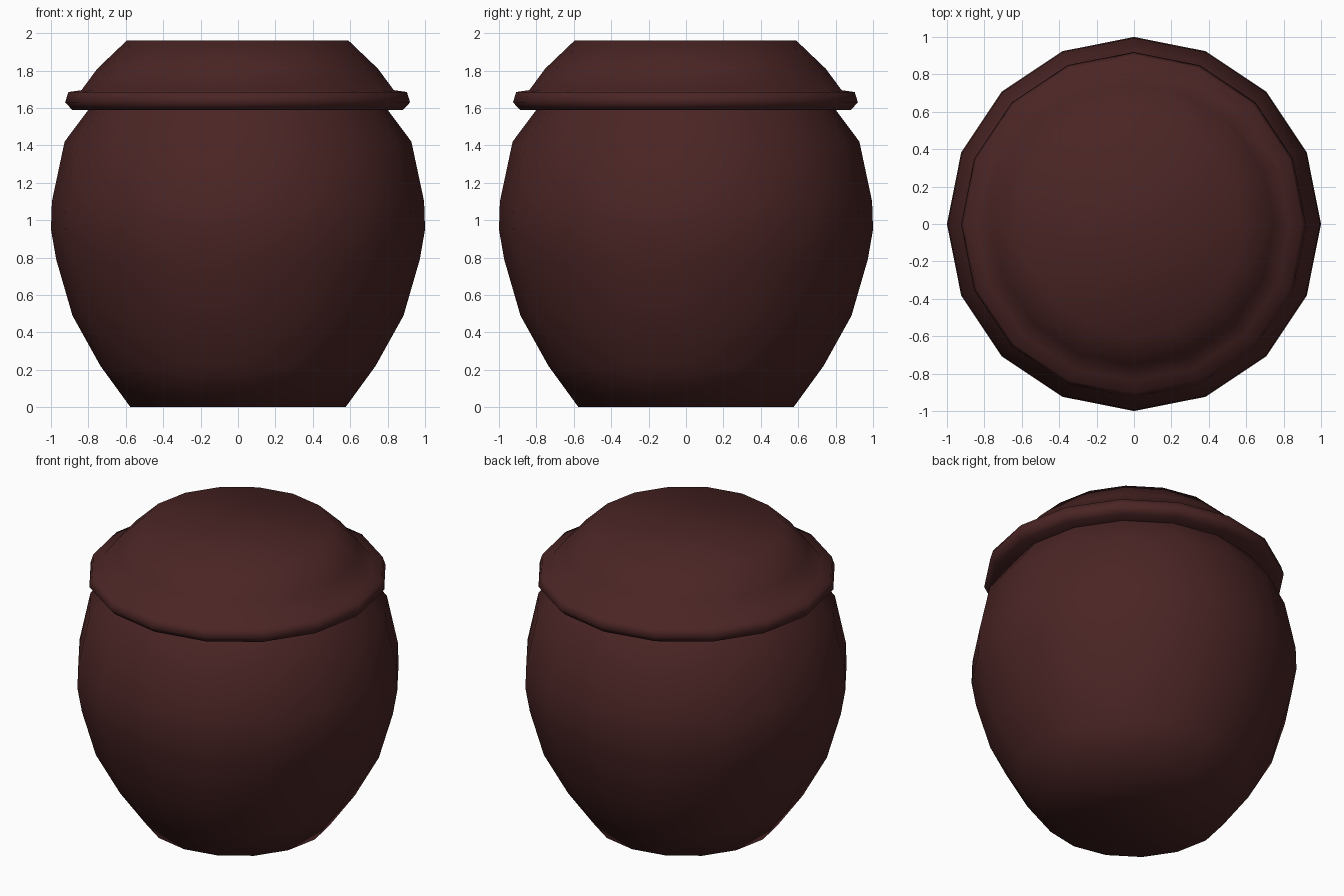
import bpy, bmesh, math

if "Cube" in bpy.data.objects:
    bpy.data.objects.remove(bpy.data.objects["Cube"])

SIDES = 16

clay = bpy.data.materials.new("dark maroon clay")
clay.diffuse_color = (0.07, 0.018, 0.018, 1)
clay.use_nodes = True
clay.node_tree.nodes["Principled BSDF"].inputs["Base Color"].default_value = clay.diffuse_color


def lathe(name, profile, centre=(0, 0)):
    """Turn a (radius, height) profile, bottom to top, into a capped solid."""
    bm = bmesh.new()
    rings = []
    for r, z in profile:
        rings.append([bm.verts.new((centre[0] + r * math.cos(2 * math.pi * i / SIDES),
                                    centre[1] + r * math.sin(2 * math.pi * i / SIDES), z))
                      for i in range(SIDES)])
    for a, b in zip(rings, rings[1:]):
        for i in range(SIDES):
            j = (i + 1) % SIDES
            bm.faces.new((a[i], a[j], b[j], b[i]))
    bm.faces.new(rings[0][::-1])
    bm.faces.new(rings[-1])
    for f in bm.faces:
        f.smooth = True
    mesh = bpy.data.meshes.new(name)
    bm.to_mesh(mesh)
    bm.free()
    mesh.materials.append(clay)
    obj = bpy.data.objects.new(name, mesh)
    bpy.context.collection.objects.link(obj)
    return obj


# Rounded jar body, its mouth tucked under the lid
lathe("jar_body", [(0.575, 0), (0.735, 0.22), (0.885, 0.49), (0.972, 0.79),
                   (1.0, 0.95), (0.995, 1.10), (0.927, 1.42), (0.80, 1.59),
                   (0.76, 1.64)])

# Lid with a projecting rim and flat-topped dome
lathe("jar_lid", [(0.70, 1.60), (0.885, 1.59), (0.922, 1.63), (0.905, 1.685),
                  (0.835, 1.695), (0.75, 1.81), (0.593, 1.96)],
      centre=(-0.002, -0.003))
